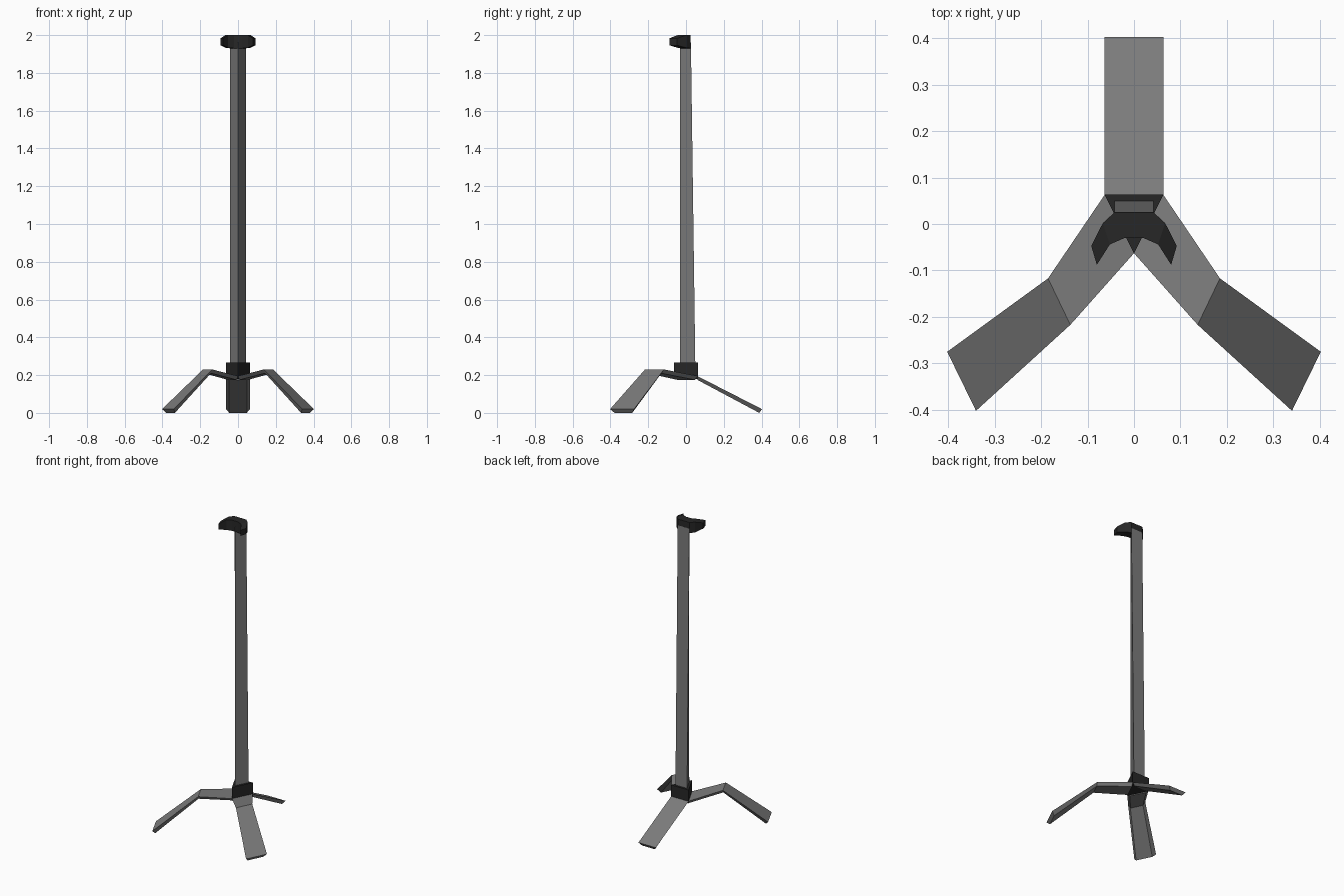
import bpy, bmesh
from mathutils import Vector

if "Cube" in bpy.data.objects:
    bpy.data.objects.remove(bpy.data.objects["Cube"])


def material(name, value):
    m = bpy.data.materials.new(name)
    m.diffuse_color = (value, value, value, 1)
    m.use_nodes = True
    m.node_tree.nodes["Principled BSDF"].inputs["Base Color"].default_value = m.diffuse_color
    return m


GREY = material("grey_metal", 0.2)
BLACK = material("black_plastic", 0.02)


def loft(name, rings, mat):
    """Flat-faced solid through a list of equal-sized point rings."""
    bm = bmesh.new()
    loops = [[bm.verts.new(p) for p in ring] for ring in rings]
    n = len(loops[0])
    for a, b in zip(loops, loops[1:]):
        for i in range(n):
            j = (i + 1) % n
            bm.faces.new((a[i], a[j], b[j], b[i]))
    bm.faces.new(loops[0][::-1])
    bm.faces.new(loops[-1])
    bmesh.ops.recalc_face_normals(bm, faces=bm.faces)
    me = bpy.data.meshes.new(name)
    bm.to_mesh(me)
    bm.free()
    me.materials.append(mat)
    ob = bpy.data.objects.new(name, me)
    bpy.context.collection.objects.link(ob)
    return ob


def triangle(half, back, front, z):
    return [(-half, back, z), (half, back, z), (0, front, z)]


def leg(name, stations, pull):
    """Flat bar with a narrower underside; pull slants the foot's end face."""
    rings = []
    for k, (a, b) in enumerate(stations):
        a, b = Vector(a), Vector(b)
        drop = Vector((0, 0, -0.02))
        if k == len(stations) - 1:
            drop += Vector(pull)
        rings.append([a, b, b.lerp(a, 0.13) + drop, a.lerp(b, 0.13) + drop])
    return loft(name, rings, GREY)


# Tapered three-sided pole
loft("pole", [triangle(0.042, 0.05, -0.032, 0.2),
              triangle(0.042, 0.026, -0.032, 1.96)], GREY)

# Three-sided hub
loft("hub", [triangle(0.063, 0.063, -0.063, 0.18),
             triangle(0.063, 0.063, -0.063, 0.268)], BLACK)

# Straight back leg
leg("back_leg", [((-0.063, 0.06, 0.195), (0.063, 0.06, 0.195)),
                 ((-0.063, 0.402, 0.02), (0.063, 0.402, 0.02))], (0, -0.014, 0))

# Bent front legs
for side, s in (("left", -1), ("right", 1)):
    leg("front_leg_" + side,
        [((s * 0.063, 0.063, 0.195), (0, -0.063, 0.195)),
         ((s * 0.185, -0.117, 0.23), (s * 0.137, -0.217, 0.23)),
         ((s * 0.402, -0.275, 0.02), (s * 0.34, -0.402, 0.02))],
        (-s * 0.014, 0.007, 0))

# Curved cradle at the top: outer xy, inner xy, bottom z, top z
half = [(0.042, 0.025, 0.02, -0.03, 1.93, 2.0),
        (0.067, 0.002, 0.052, -0.044, 1.933, 2.0),
        (0.092, -0.047, 0.08, -0.088, 1.946, 1.983)]
arc = [(s * a, b, s * c, d, lo, hi) for s, part in ((-1, half[::-1]), (1, half))
       for a, b, c, d, lo, hi in part]
loft("cradle", [[(a, b, lo), (a, b, hi), (c, d, hi), (c, d, lo)]
                for a, b, c, d, lo, hi in arc], BLACK)
